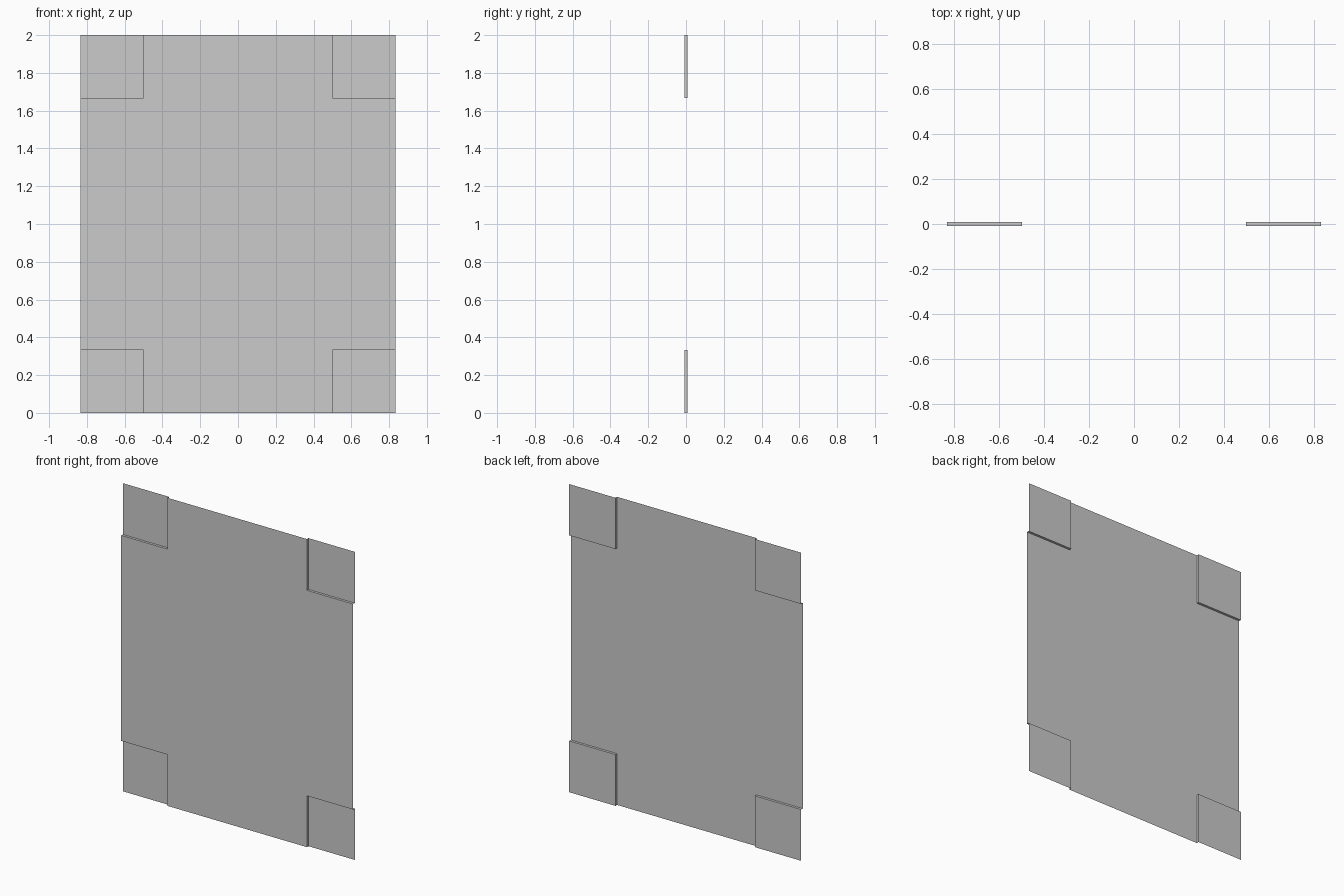
import bpy, bmesh

if "Cube" in bpy.data.objects:
    bpy.data.objects.remove(bpy.data.objects["Cube"])

W, H = 0.833, 2.0      # half width, height
IX, Z0, Z1 = 0.5, 0.333, 1.667   # inner edges of the corner recesses
D = 0.008              # half depth of the step

bm = bmesh.new()


def quad(*pts):
    bm.faces.new([bm.verts.new(p) for p in pts])


def sheet(x0, x1, z0, z1, y):
    quad((x0, y, z0), (x1, y, z0), (x1, y, z1), (x0, y, z1))


xs = [-W, -IX, IX, W]
zs = [0, Z0, Z1, H]

# Cross-shaped front sheet with four corners set back
for i in range(3):
    for j in range(3):
        corner = i != 1 and j != 1
        sheet(xs[i], xs[i + 1], zs[j], zs[j + 1], D if corner else -D)

# Step walls joining each corner to the cross
for sx in (-1, 1):
    for zi, zo in ((Z0, 0), (Z1, H)):
        x, xo = sx * IX, sx * W
        quad((x, -D, zi), (x, D, zi), (x, D, zo), (x, -D, zo))
        quad((x, -D, zi), (xo, -D, zi), (xo, D, zi), (x, D, zi))

# Weld into one surface facing the front
bmesh.ops.remove_doubles(bm, verts=bm.verts, dist=1e-4)
bmesh.ops.recalc_face_normals(bm, faces=bm.faces)
bm.normal_update()
if sum(f.normal.y * f.calc_area() for f in bm.faces) > 0:
    bmesh.ops.reverse_faces(bm, faces=bm.faces)

mesh = bpy.data.meshes.new("stepped_panel")
bm.to_mesh(mesh)
bm.free()
panel = bpy.data.objects.new("stepped_panel", mesh)
bpy.context.collection.objects.link(panel)
